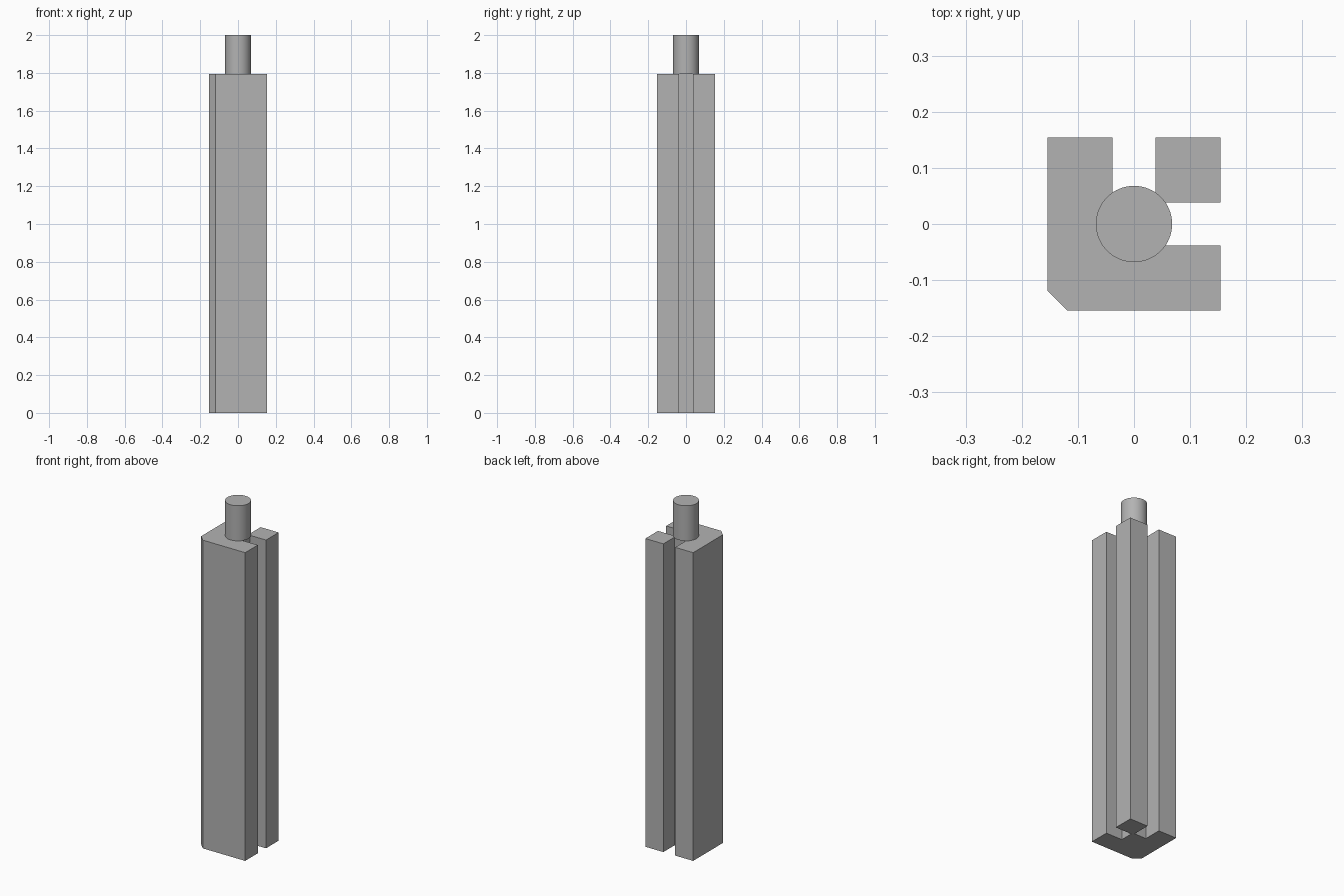
import bpy
import bmesh
import math

cube = bpy.data.objects.get("Cube")
if cube:
    bpy.data.objects.remove(cube, do_unlink=True)

HALF = 0.154      # half width of the bar
SLOT = 0.038      # half width of each slot
FLOOR = 0.05      # distance of the slot floors from the axis
CHAMFER = 0.035
BODY_TOP = 1.795
TOP = 2.0

grey = bpy.data.materials.new("plain_grey")
grey.use_nodes = True
colour = (0.45, 0.45, 0.45, 1)
grey.diffuse_color = colour
grey.node_tree.nodes["Principled BSDF"].inputs["Base Color"].default_value = colour


def add_object(name, bm):
    bmesh.ops.recalc_face_normals(bm, faces=bm.faces)
    mesh = bpy.data.meshes.new(name)
    bm.to_mesh(mesh)
    bm.free()
    mesh.materials.append(grey)
    obj = bpy.data.objects.new(name, mesh)
    bpy.context.collection.objects.link(obj)
    return obj


# Slotted bar: half the cross-section, mirrored across the diagonal x = y
half = [(HALF - CHAMFER) * -1, -HALF], [HALF, -HALF], [HALF, -SLOT], \
    [FLOOR, -SLOT], [FLOOR, SLOT], [HALF, SLOT]
profile = list(half) + [(HALF, HALF)] + [(y, x) for x, y in reversed(half)]
bm = bmesh.new()
base = bm.faces.new([bm.verts.new((x, y, 0)) for x, y in profile])
extruded = bmesh.ops.extrude_face_region(bm, geom=[base], use_keep_orig=True)
tops = [v for v in extruded["geom"] if isinstance(v, bmesh.types.BMVert)]
bmesh.ops.translate(bm, verts=tops, vec=(0, 0, BODY_TOP))
add_object("slotted_bar", bm)

# Round pin on the top
bm = bmesh.new()
bmesh.ops.create_cone(bm, cap_ends=True, segments=64, radius1=0.068,
                      radius2=0.068, depth=TOP - BODY_TOP)
bmesh.ops.translate(bm, verts=bm.verts, vec=(0, 0, (TOP + BODY_TOP) / 2))
pin = add_object("top_pin", bm)
bpy.ops.object.select_all(action='DESELECT')
pin.select_set(True)
bpy.context.view_layer.objects.active = pin
bpy.ops.object.shade_smooth_by_angle(angle=math.radians(30))
